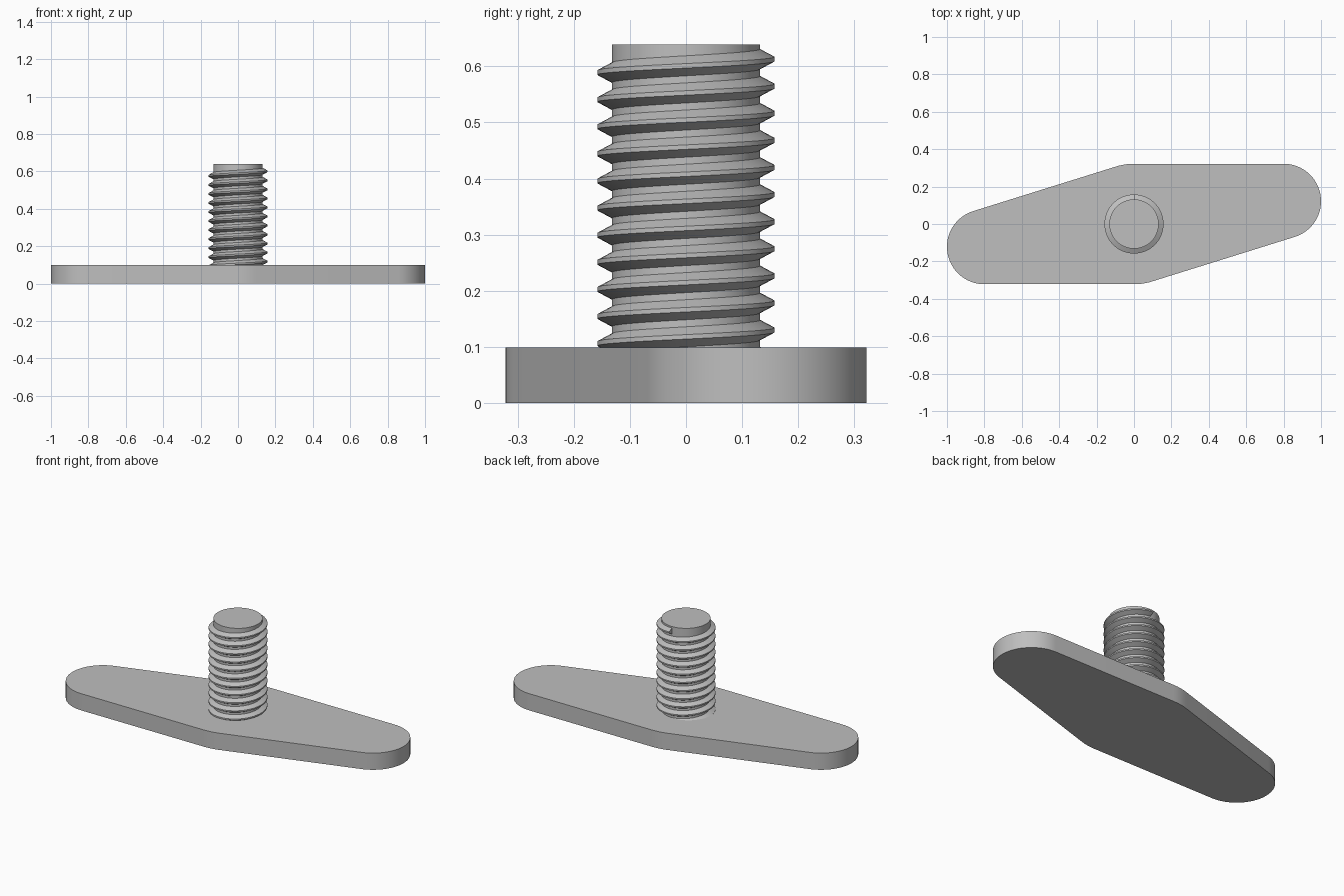
import bpy, bmesh, math

if "Cube" in bpy.data.objects:
    bpy.data.objects.remove(bpy.data.objects["Cube"])

grey = bpy.data.materials.new("plain_grey")
grey.diffuse_color = (0.52, 0.52, 0.52, 1)
grey.use_nodes = True
grey.node_tree.nodes["Principled BSDF"].inputs["Base Color"].default_value = grey.diffuse_color

PLATE_TOP, TOP = 0.099, 0.639
CORE_R, CREST_R, PITCH = 0.132, 0.158, 0.0483
SEG = 64


def finish(name, bm):
    bmesh.ops.recalc_face_normals(bm, faces=bm.faces)
    mesh = bpy.data.meshes.new(name)
    bm.to_mesh(mesh)
    bm.free()
    mesh.materials.append(grey)
    obj = bpy.data.objects.new(name, mesh)
    bpy.context.collection.objects.link(obj)
    bpy.ops.object.select_all(action='DESELECT')
    obj.select_set(True)
    bpy.context.view_layer.objects.active = obj
    bpy.ops.object.shade_smooth_by_angle(angle=math.radians(30))
    return obj


def arc(cx, cy, r, start, end, n):
    angles = [math.radians(start + (end - start) * i / n) for i in range(n + 1)]
    return [(cx + r * math.cos(a), cy + r * math.sin(a)) for a in angles]


def prism(name, outline, z0, z1):
    bm = bmesh.new()
    base = bm.faces.new([bm.verts.new((x, y, z0)) for x, y in outline])
    ext = bmesh.ops.extrude_face_region(bm, geom=[base], use_keep_orig=True)
    for v in ext["geom"]:
        if isinstance(v, bmesh.types.BMVert):
            v.co.z = z1
    return finish(name, bm)


# Plate: a hub circle joined by tangents to two offset end circles
HUB_R, END_R, END_X = 0.322, 0.2, 0.8
END_Y = HUB_R - END_R
tilt = 2 * math.degrees(math.atan2(END_Y, END_X))
half = arc(END_X, END_Y, END_R, tilt - 90, 90, 32) + arc(0, 0, HUB_R, 90, 90 + tilt, 6)
prism("base_plate", half + [(-x, -y) for x, y in half], 0, PLATE_TOP)

# Plain core of the screw
prism("screw_core", arc(0, 0, CORE_R, 0, 360 - 360 / SEG, SEG - 1), PLATE_TOP - 0.03, TOP)

# Right-handed thread: a trapezoid swept down from its blunt end at the back
profile = [(CORE_R - 0.003, -0.0195), (CREST_R, -0.004),
           (CREST_R, 0.004), (CORE_R - 0.003, 0.0195)]
bm = bmesh.new()
rings = []
for i in range(11 * SEG + 1):
    turn = i / SEG
    a = math.pi / 2 - 2 * math.pi * turn
    z = 0.613 - PITCH * turn
    rings.append([bm.verts.new((r * math.cos(a), r * math.sin(a), z + dz))
                  for r, dz in profile])
for a, b in zip(rings, rings[1:]):
    for k in range(4):
        n = (k + 1) % 4
        bm.faces.new((a[k], a[n], b[n], b[k]))
bm.faces.new(rings[0])
bm.faces.new(rings[-1])
finish("screw_thread", bm)
